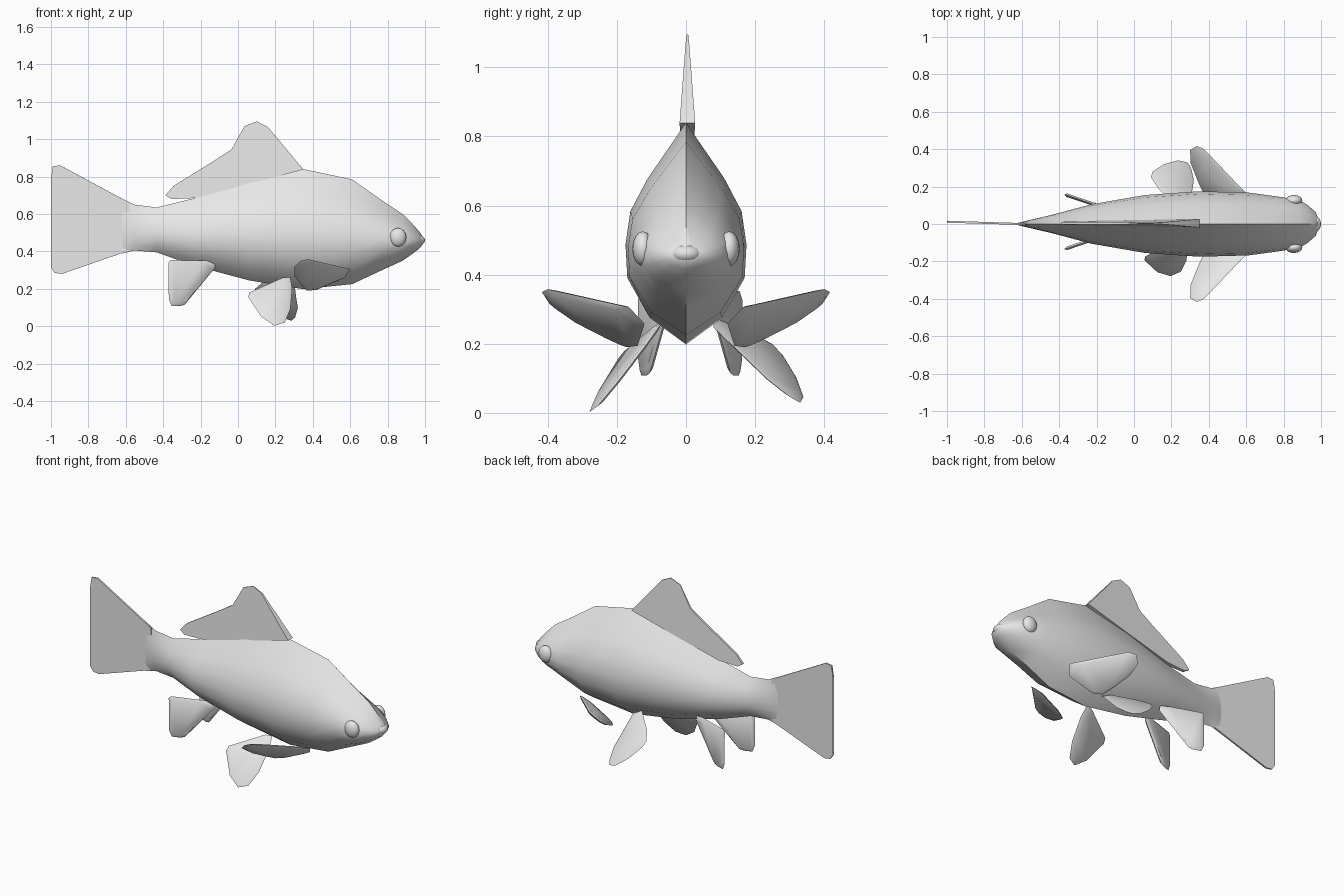
import bpy, bmesh, math
from mathutils import Vector

if "Cube" in bpy.data.objects:
    bpy.data.objects.remove(bpy.data.objects["Cube"])

grey = bpy.data.materials.new("grey")
grey.diffuse_color = (0.8, 0.8, 0.8, 1)
grey.use_nodes = True
grey.node_tree.nodes["Principled BSDF"].inputs["Base Color"].default_value = grey.diffuse_color


def finish(name, bm, angle=40):
    bmesh.ops.recalc_face_normals(bm, faces=bm.faces)
    mesh = bpy.data.meshes.new(name)
    bm.to_mesh(mesh)
    bm.free()
    mesh.materials.append(grey)
    obj = bpy.data.objects.new(name, mesh)
    bpy.context.collection.objects.link(obj)
    bpy.ops.object.select_all(action='DESELECT')
    obj.select_set(True)
    bpy.context.view_layer.objects.active = obj
    bpy.ops.object.shade_smooth_by_angle(angle=math.radians(angle))
    return obj


def bridge(bm, a, b):
    for i in range(len(a)):
        j = (i + 1) % len(a)
        bm.faces.new((a[i], a[j], b[j], b[i]))


def fin(name, points, thickness, inset=1.0):
    """Thin plate on a 3D outline; thickness(p) is the half thickness."""
    pts = [Vector(p) for p in points]
    centre = sum(pts, Vector()) / len(pts)
    normal = Vector()
    for p, q in zip(pts, pts[1:] + pts[:1]):
        normal += (p - centre).cross(q - centre)
    normal.normalize()
    bm = bmesh.new()
    rim = [bm.verts.new(p) for p in pts]
    for side in (1, -1):
        ring = [bm.verts.new(centre + (p - centre) * inset + normal * side * thickness(p))
                for p in pts]
        bridge(bm, rim, ring)
        cap = bm.faces.new(ring)
        bmesh.ops.triangulate(bm, faces=[cap])
    return finish(name, bm)


def ellipsoid(name, centre, radii):
    bm = bmesh.new()
    bmesh.ops.create_uvsphere(bm, u_segments=20, v_segments=12, radius=1)
    for v in bm.verts:
        v.co = Vector(c + r * k for c, r, k in zip(centre, radii, v.co))
    return finish(name, bm)


# Body: keeled cross-section lofted along x (x, top, bottom, half width)
stations = [
    (0.99, 0.475, 0.44, 0.02), (0.97, 0.505, 0.415, 0.065), (0.93, 0.55, 0.385, 0.10),
    (0.88, 0.60, 0.35, 0.13), (0.76, 0.68, 0.295, 0.148), (0.61, 0.785, 0.225, 0.168),
    (0.35, 0.84, 0.198, 0.175), (0.06, 0.785, 0.245, 0.155), (-0.23, 0.685, 0.322, 0.105),
    (-0.435, 0.635, 0.395, 0.05), (-0.555, 0.65, 0.405, 0.022), (-0.62, 0.683, 0.388, 0.006)]
side = [(0.12, 0.6), (0.3, 0.97), (0.45, 1.0), (0.6, 0.92), (0.75, 0.63), (0.9, 0.25)]
section = [(0, 0)] + side + [(1, 0)] + [(t, -w) for t, w in reversed(side)]
bm = bmesh.new()
rings = [[bm.verts.new((x, w * hw, zb + t * (zt - zb))) for t, w in section]
         for x, zt, zb, hw in stations]
for a, b in zip(rings, rings[1:]):
    bridge(bm, a, b)
bm.faces.new(rings[0])
bm.faces.new(rings[-1])
finish("body", bm)

# Upper lip and eyes
ellipsoid("upper_lip", (0.96, 0, 0.46), (0.04, 0.045, 0.028))
for s, label in ((-1, "right"), (1, "left")):
    ellipsoid("eye_" + label, (0.855, s * 0.125, 0.475), (0.045, 0.03, 0.05))

# Tail fin
tail = [(-0.58, 0.66), (-0.95, 0.86), (-0.99, 0.855), (-1.0, 0.79), (-0.955, 0.695),
        (-0.84, 0.54), (-0.975, 0.365), (-1.0, 0.315), (-0.98, 0.285), (-0.94, 0.28),
        (-0.58, 0.405)]
fin("tail_fin", [(x, -0.03 * (x + 0.6), z) for x, z in tail], lambda p: 0.005)

# Dorsal fin, thicker at the base
dorsal = [(0.35, 0.838), (0.16, 1.065), (0.10, 1.095), (0.035, 1.07), (-0.035, 0.945),
          (-0.14, 0.877), (-0.345, 0.75), (-0.388, 0.70), (-0.355, 0.68), (-0.23, 0.685),
          (0.06, 0.76)]
fin("dorsal_fin", [(x, 0.004, z) for x, z in dorsal],
    lambda p: 0.012 - 0.05 * (p.z - 0.84) + 0.03 * p.x)

# Pectoral fins, swept out and back from behind the head
pectoral = [(0.57, -0.12), (0.60, -0.165), (0.575, -0.19), (0.375, -0.40), (0.335, -0.417),
            (0.30, -0.395), (0.303, -0.325), (0.345, -0.22), (0.37, -0.17), (0.42, -0.14)]
for s, label in ((1, "right"), (-1, "left")):
    fin("pectoral_fin_" + label,
        [(x, s * y, 0.29 + 0.52 * (x - 0.59) - 0.72 * (y + 0.15)) for x, y in pectoral],
        lambda p: 0.01, 0.85)

# Pelvic fins, posed differently on each side
pelvic_right = [(0.28, 0.26), (0.29, 0.2), (0.28, 0.09), (0.25, 0.02), (0.195, 0.003),
                (0.125, 0.05), (0.055, 0.155), (0.06, 0.18), (0.24, 0.26)]
fin("pelvic_fin_right",
    [(x, -0.28 + 0.745 * z + 0.2 * (x - 0.2), z) for x, z in pelvic_right],
    lambda p: 0.006, 0.88)
pelvic_left = [(0.30, 0.08), (0.31, 0.17), (0.32, 0.235), (0.305, 0.30), (0.285, 0.33),
               (0.235, 0.34), (0.16, 0.32), (0.10, 0.28), (0.09, 0.25), (0.13, 0.19),
               (0.24, 0.08)]
fin("pelvic_fin_left", [(x, y, 0.469 - 0.5 * x - 0.9 * y) for x, y in pelvic_left],
    lambda p: 0.006, 0.88)

# Paired anal fins
anal = [(-0.125, 0.345), (-0.12, 0.315), (-0.26, 0.145), (-0.285, 0.115), (-0.31, 0.108),
        (-0.355, 0.108), (-0.37, 0.145), (-0.372, 0.34), (-0.36, 0.353), (-0.18, 0.352)]
for s, label in ((-1, "right"), (1, "left")):
    fin("anal_fin_" + label,
        [(x, 0.012 + s * (0.02 - 0.34 * x), z) for x, z in anal],
        lambda p: 0.009, 0.88)
